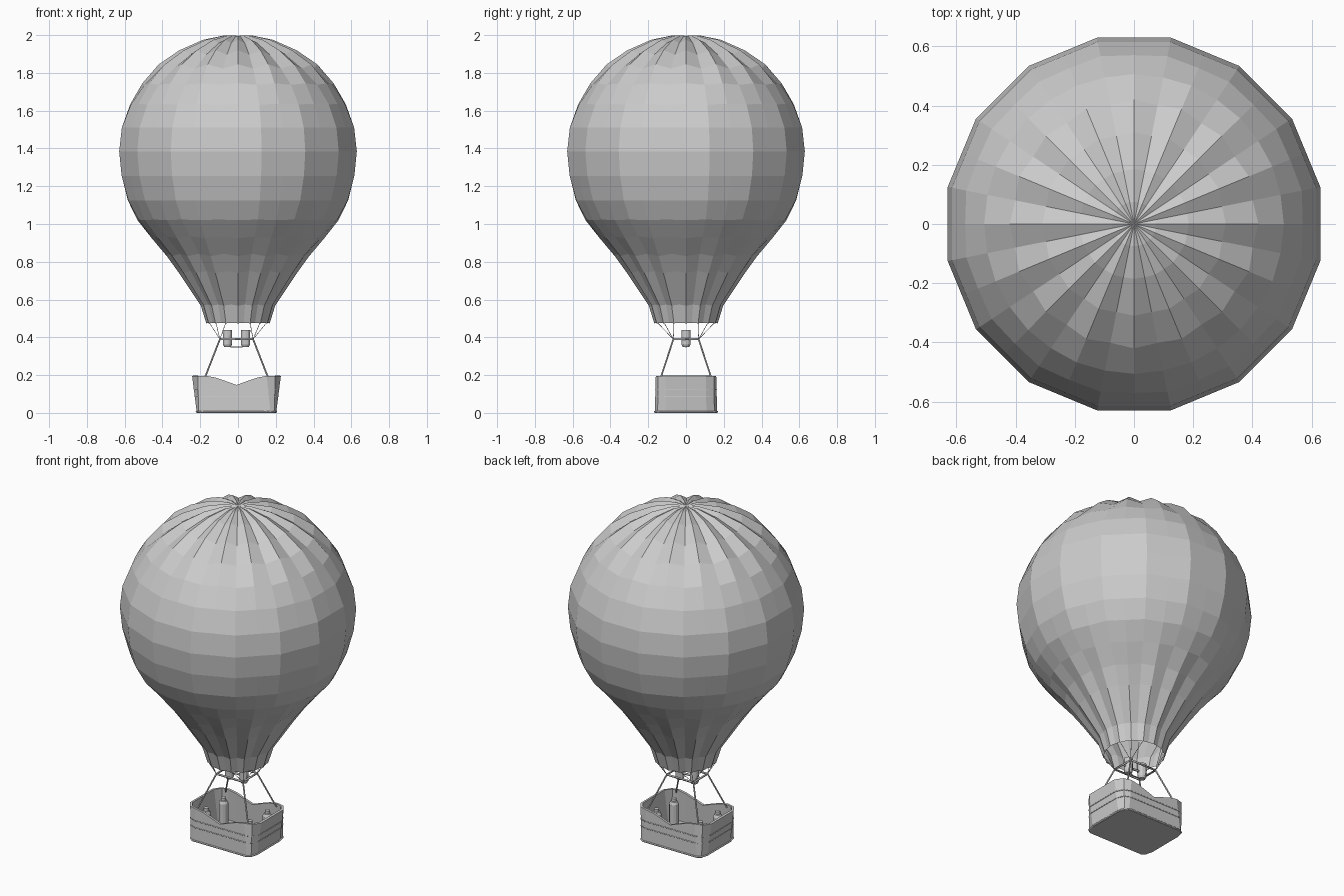
import bpy, math
from mathutils import Vector

if "Cube" in bpy.data.objects:
    bpy.data.objects.remove(bpy.data.objects["Cube"])

X0 = -0.008  # basket and burner sit slightly off the envelope axis


def mesh_obj(name, verts, faces):
    me = bpy.data.meshes.new(name)
    me.from_pydata(verts, [], faces)
    me.update()
    ob = bpy.data.objects.new(name, me)
    bpy.context.collection.objects.link(ob)
    return ob


def tube(name, pts, radius, cyclic=False, res=1):
    cu = bpy.data.curves.new(name, 'CURVE')
    cu.dimensions = '3D'
    cu.bevel_depth = radius
    cu.bevel_resolution = res
    cu.use_fill_caps = True
    sp = cu.splines.new('POLY')
    sp.points.add(len(pts) - 1)
    for p, c in zip(sp.points, pts):
        p.co = (*c, 1)
    sp.use_cyclic_u = cyclic
    ob = bpy.data.objects.new(name, cu)
    bpy.context.collection.objects.link(ob)
    return ob


def lathe(name, profile, x, y, n=12):
    """Closed turned shape from (radius, z) pairs."""
    verts = [(x + r * math.cos(2 * math.pi * i / n), y + r * math.sin(2 * math.pi * i / n), z)
             for r, z in profile for i in range(n)]
    faces = [(k * n + i, k * n + (i + 1) % n, (k + 1) * n + (i + 1) % n, (k + 1) * n + i)
             for k in range(len(profile) - 1) for i in range(n)]
    faces.append(tuple(reversed(range(n))))
    faces.append(tuple(range((len(profile) - 1) * n, len(profile) * n)))
    return mesh_obj(name, verts, faces)


# Envelope: 16 gores, seams pinched inward near crown and mouth
# (height, mid-gore radius, seam depth)
rings = [(0.474, 0.168, 0.010), (0.568, 0.197, 0.013), (0.65, 0.252, 0.017),
         (0.74, 0.312, 0.020), (0.83, 0.377, 0.020), (0.925, 0.457, 0.014),
         (1.02, 0.532, 0.007), (1.125, 0.583, 0.002), (1.255, 0.616, 0),
         (1.385, 0.629, 0), (1.51, 0.615, 0), (1.635, 0.570, 0.004),
         (1.745, 0.506, 0.014), (1.845, 0.420, 0.029), (1.92, 0.310, 0.027),
         (1.975, 0.185, 0.018), (1.998, 0.075, 0.008)]
N = 32
verts, faces = [], []
for k, (z, r, d) in enumerate(rings):
    a, b = rings[max(k - 1, 0)], rings[min(k + 1, len(rings) - 1)]
    t = Vector((b[1] - a[1], b[0] - a[0])).normalized()
    for i in range(N):
        rr, zz = r, z
        if i % 2:
            rr = r / math.cos(math.pi / 16) - d * t.y
            zz = z + d * t.x
        ang = 2 * math.pi * i / N
        verts.append((rr * math.cos(ang), rr * math.sin(ang), zz))
for k in range(len(rings) - 1):
    for i in range(N):
        j = (i + 1) % N
        faces.append((k * N + i, k * N + j, (k + 1) * N + j, (k + 1) * N + i))
verts.append((0, 0, 1.996))
top = (len(rings) - 1) * N
faces += [(top + i, top + (i + 1) % N, len(verts) - 1) for i in range(N)]
mesh_obj("envelope", verts, faces)

# Basket: quarter outline mirrored; (top x, top y, top z, bottom x, bottom y)
quarter = [(0.235, 0.0, 0.196, 0.210, 0.0), (0.235, 0.105, 0.196, 0.210, 0.108),
           (0.205, 0.148, 0.196, 0.200, 0.150), (0.160, 0.160, 0.196, 0.180, 0.165),
           (0.110, 0.160, 0.187, 0.115, 0.165), (0.055, 0.160, 0.168, 0.060, 0.165),
           (0.0, 0.160, 0.148, 0.0, 0.165)]


def flip(p, sx, sy):
    return (p[0] * sx, p[1] * sy, p[2], p[3] * sx, p[4] * sy)


half = quarter + [flip(p, -1, 1) for p in quarter[-2::-1]]
loop = half + [flip(p, -1, -1) for p in half[1:-1]]
n = len(loop)


def wall_point(p, z, out=0.0):
    f = z / 0.196
    v = Vector((p[3] + (p[0] - p[3]) * f, p[4] + (p[1] - p[4]) * f, 0))
    v += v.normalized() * out
    return (X0 + v.x, v.y, z)


verts = [wall_point(p, 0.0) for p in loop] + [wall_point(p, p[2]) for p in loop]
faces = [(i, (i + 1) % n, n + (i + 1) % n, n + i) for i in range(n)]
faces.append(tuple(reversed(range(n))))
basket = mesh_obj("basket", verts, faces)
sol = basket.modifiers.new("wall", 'SOLIDIFY')
sol.thickness = 0.014
sol.offset = -1

# Thin bands around the basket and a base rim
for i, (z, r) in enumerate([(0.006, 0.005), (0.085, 0.0025), (0.125, 0.0025)]):
    tube("basket_band_%d" % i, [wall_point(p, z) for p in loop], r, True)

corners = [(1, 1), (-1, 1), (-1, -1), (1, -1)]
FX, FY, FZ = 0.088, 0.067, 0.390

for i, (sx, sy) in enumerate(corners):
    # Gas tanks in the basket corners
    lathe("gas_tank_%d" % i, [(0.024, 0.012), (0.026, 0.02), (0.026, 0.145), (0.019, 0.160),
                              (0.014, 0.162), (0.014, 0.178)], X0 + sx * 0.145, sy * 0.082)
    # Ropes from basket rim to burner frame
    frame_corner = (X0 + sx * FX, sy * FY, FZ)
    tube("basket_rope_%d" % i, [(X0 + sx * 0.168, sy * 0.134, 0.185), frame_corner], 0.0045)
    # Cables from burner frame to envelope mouth
    for k, deg in enumerate((22.5, 45, 67.5)):
        a = math.radians(deg)
        tube("mouth_cable_%d_%d" % (i, k),
             [frame_corner, (sx * 0.166 * math.cos(a), sy * 0.166 * math.sin(a), 0.480)], 0.0015)

# Burner frame
tube("burner_frame", [(X0 + sx * FX, sy * FY, FZ) for sx, sy in corners], 0.006, True)
tube("burner_crossbar", [(X0 - FX, 0, FZ), (X0 + FX, 0, FZ)], 0.006)

# Twin burners with connecting hose
for i, s in enumerate((-1, 1)):
    lathe("burner_%d" % i, [(0.018, 0.350), (0.024, 0.362), (0.025, 0.440), (0.020, 0.440),
                            (0.018, 0.405)], X0 + s * 0.048, 0)
tube("burner_hose", [(X0 + x, 0, z) for x, z in
                     ((-0.048, 0.354), (-0.024, 0.348), (0.024, 0.348), (0.048, 0.354))], 0.003)
